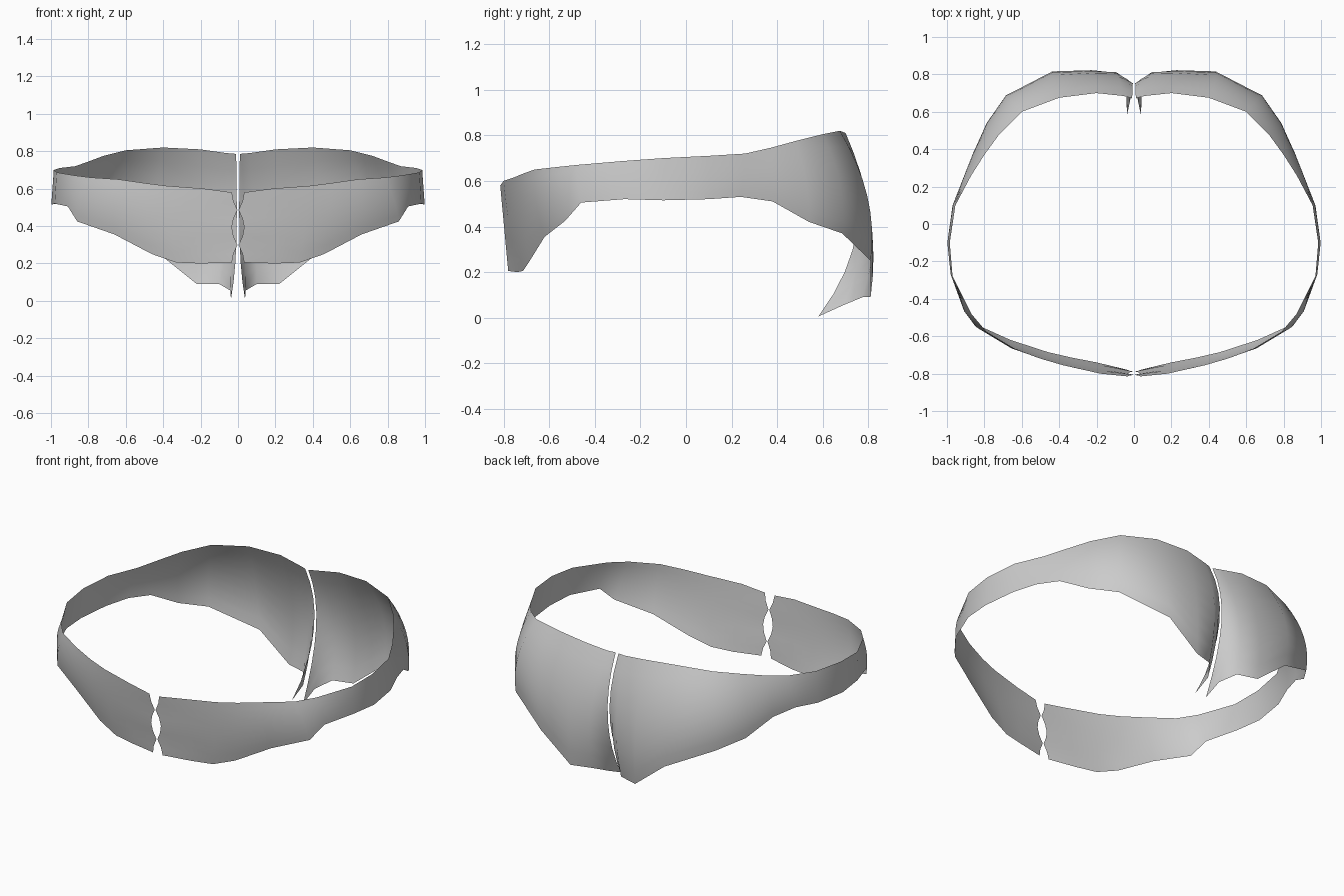
import bpy
import math
from mathutils import Vector

ROWS = 8

# Half of the garment, from front centre round the hip to back centre:
# waist x, y, z, then hem x, y, z, then outward bulge at mid height
COLUMNS = [
    (.025, -.815, .58, .035, -.78, .205, 0),
    (.18, -.80, .60, .20, -.74, .20, .005),
    (.38, -.755, .615, .33, -.715, .205, .01),
    (.50, -.72, .63, .46, -.685, .25, .012),
    (.64, -.665, .65, .66, -.62, .355, .02),
    (.79, -.575, .66, .86, -.53, .425, .01),
    (.87, -.48, .67, .91, -.46, .505, .01),
    (.97, -.28, .687, .98, -.27, .52, 0),
    (.985, -.10, .70, .998, -.10, .515, 0),
    (.955, .10, .71, .97, .10, .52, .003),
    (.87, .26, .72, .915, .24, .53, .01),
    (.80, .37, .745, .86, .38, .51, .015),
    (.72, .48, .775, .785, .54, .42, .03),
    (.60, .60, .805, .68, .685, .37, .045),
    (.40, .675, .82, .42, .81, .25, .06),
    (.20, .70, .81, .22, .81, .09, .055),
    (.06, .685, .79, .10, .775, .09, .075),
    (.02, .675, .787, .04, .69, .055, .09),
    (.01, .67, .785, .04, .58, .005, .125),
]


def sheet_point(col, i):
    """Point on a column: straight from waist to hem plus a radial bulge."""
    c = COLUMNS[col]
    t = i / ROWS
    p = Vector(c[:3]).lerp(Vector(c[3:6]), t)
    p += Vector((p.x, p.y, 0)).normalized() * c[6] * 4 * t * (1 - t)
    if col == 0:                       # front seam pinches twice
        p.x = .003 + .03 * abs(math.cos(2 * math.pi * t))
    elif col == len(COLUMNS) - 1:      # back seam flares at the bottom
        p.x = .003 + .007 * (1 - t) ** 2 + .035 * t ** 4
    return p


# Fabric panel, mirrored to the other side
n = ROWS + 1
verts = [sheet_point(c, i) for c in range(len(COLUMNS)) for i in range(n)]
faces = [(c * n + i, c * n + i + 1, (c + 1) * n + i + 1, (c + 1) * n + i)
         for c in range(len(COLUMNS) - 1) for i in range(ROWS)]
mesh = bpy.data.meshes.new("brief_panel")
mesh.from_pydata(verts, [], faces)
panel = bpy.data.objects.new("brief_panel", mesh)
bpy.context.collection.objects.link(panel)

grey = bpy.data.materials.new("grey fabric")
grey.diffuse_color = (.6, .6, .6, 1)
mesh.materials.append(grey)

mirror = panel.modifiers.new("mirror", 'MIRROR')
mirror.use_mirror_merge = False

bpy.context.view_layer.objects.active = panel
panel.select_set(True)
bpy.ops.object.shade_smooth_by_angle(angle=math.radians(60))
